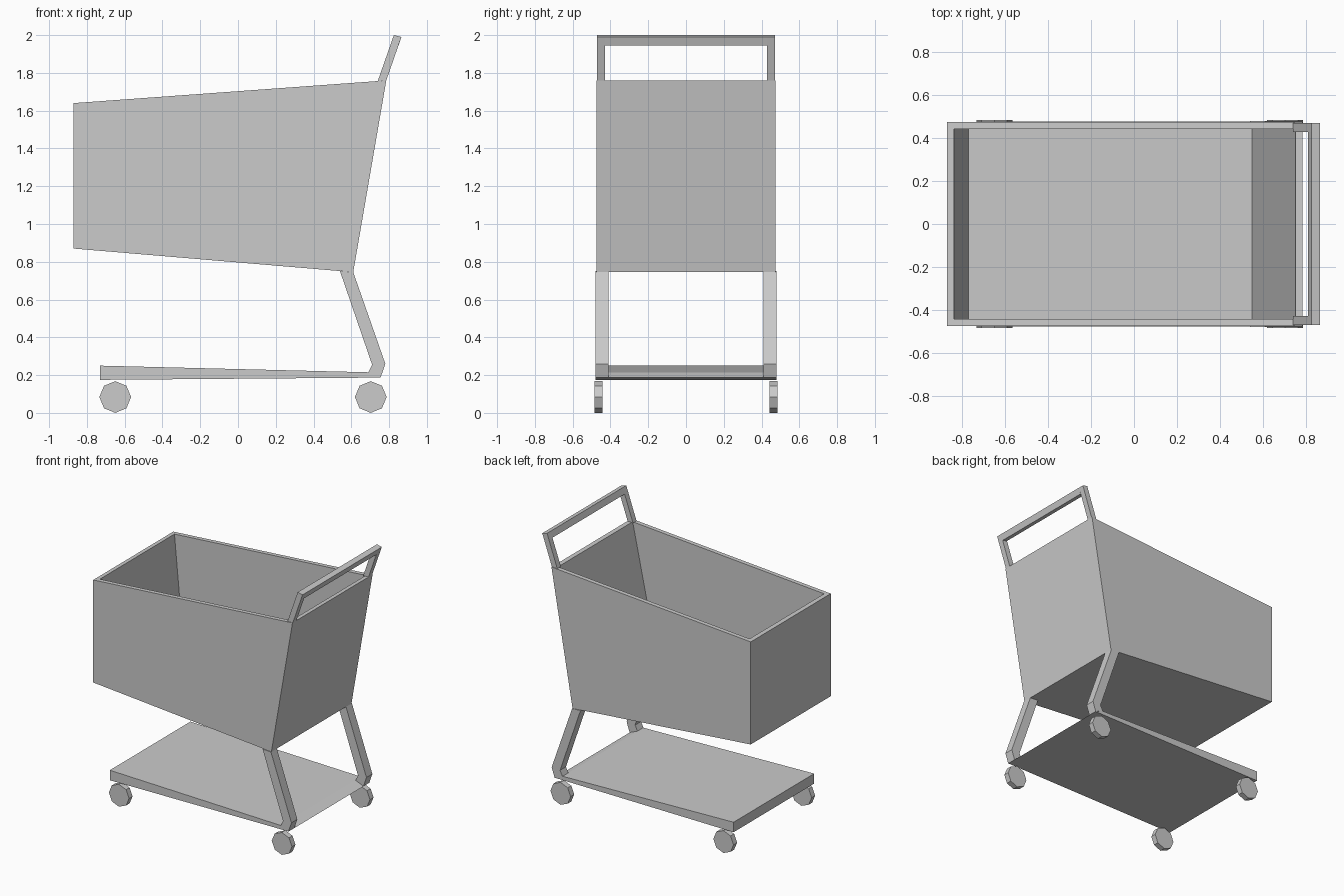
import bpy, bmesh, math
from mathutils import Matrix

if "Cube" in bpy.data.objects:
    bpy.data.objects.remove(bpy.data.objects["Cube"])

GREY = (0.6, 0.6, 0.6, 1.0)
grey = bpy.data.materials.new("light_grey")
grey.use_nodes = True
grey.diffuse_color = GREY
grey.node_tree.nodes["Principled BSDF"].inputs["Base Color"].default_value = GREY


def finish(name, bm):
    bmesh.ops.recalc_face_normals(bm, faces=bm.faces)
    mesh = bpy.data.meshes.new(name)
    bm.to_mesh(mesh)
    bm.free()
    mesh.materials.append(grey)
    obj = bpy.data.objects.new(name, mesh)
    bpy.context.collection.objects.link(obj)
    return obj


def prism_mesh(profile, y0, y1):
    """Extrude an x-z side profile from y0 to y1."""
    bm = bmesh.new()
    face = bm.faces.new([bm.verts.new((x, y0, z)) for x, z in profile])
    ext = bmesh.ops.extrude_face_region(bm, geom=[face])
    verts = [g for g in ext["geom"] if isinstance(g, bmesh.types.BMVert)]
    bmesh.ops.translate(bm, verts=verts, vec=(0, y1 - y0, 0))
    bmesh.ops.recalc_face_normals(bm, faces=bm.faces)
    return bm


def prism(name, profile, y0, y1):
    return finish(name, prism_mesh(profile, y0, y1))


# Open basket: tapered block whose top is inset and sunk to form the cavity
bm = prism_mesh([(-0.87, 0.87), (0.61, 0.745), (0.785, 1.76), (-0.87, 1.64)], -0.475, 0.475)
bm.normal_update()
top = max(bm.faces, key=lambda f: f.normal.z)
bmesh.ops.inset_region(bm, faces=[top], thickness=0.046)
ext = bmesh.ops.extrude_face_region(bm, geom=[top])
for v in [g for g in ext["geom"] if isinstance(g, bmesh.types.BMVert)]:
    v.co.x, v.co.z = (-0.77, 0.91) if v.co.x < 0 else (0.55, 0.80)
if top.is_valid:
    bmesh.ops.delete(bm, geom=[top], context='FACES_ONLY')
finish("basket", bm)

# Lower tray, thin wedge with a chamfered rear edge
prism("lower_tray", [(-0.73, 0.175), (0.755, 0.187), (0.69, 0.215), (-0.73, 0.25)], -0.478, 0.478)

# Handle crossbar between the two arms
prism("handle_bar", [(0.81, 1.955), (0.85, 1.945), (0.865, 1.99), (0.825, 2.0)], -0.428, 0.428)

leg_profile = [(0.54, 0.75), (0.61, 0.745), (0.78, 0.26), (0.755, 0.187), (0.69, 0.215), (0.71, 0.255)]
arm_profile = [(0.74, 1.757), (0.785, 1.76), (0.865, 1.99), (0.825, 2.0)]

for side, s in (("left", 1), ("right", -1)):
    # Bent leg and handle arm on each side
    prism(side + "_leg", leg_profile, s * 0.41, s * 0.48)
    prism(side + "_handle_arm", arm_profile, s * 0.428, s * 0.47)
    # Eight-sided wheels
    for end, x in (("front", -0.65), ("rear", 0.703)):
        bm = bmesh.new()
        bmesh.ops.create_cone(bm, cap_ends=True, segments=8, radius1=0.084, radius2=0.084, depth=0.042,
                              matrix=Matrix.Rotation(math.pi / 2, 4, 'X'))
        wheel = finish(side + "_" + end + "_wheel", bm)
        wheel.location = (x, s * 0.463, 0.084)
